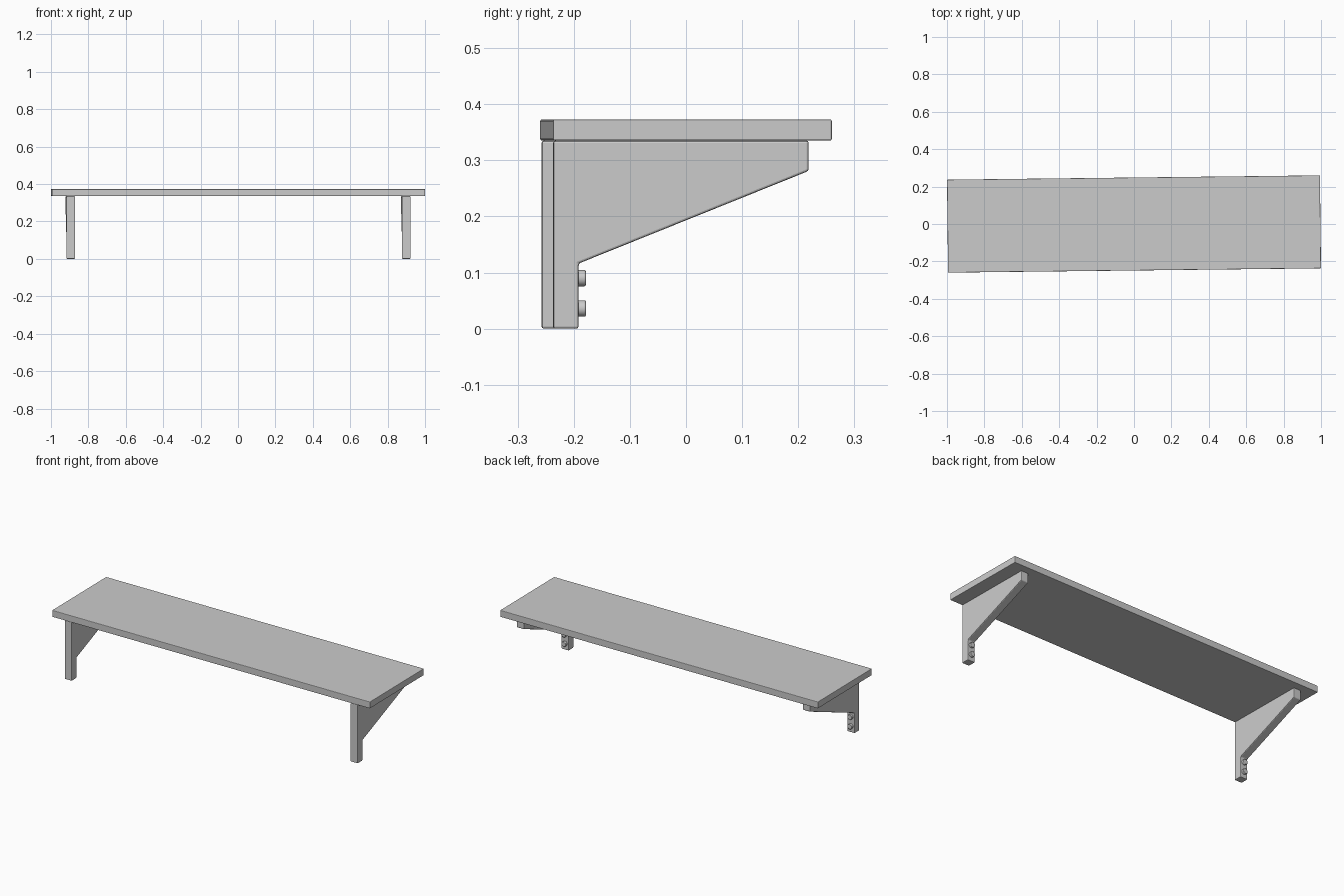
import bpy, bmesh, math
from mathutils import Matrix

if "Cube" in bpy.data.objects:
    bpy.data.objects.remove(bpy.data.objects["Cube"])

TURN = Matrix.Rotation(0.0115, 4, 'Z')   # whole shelf is slightly turned


def finish(bm, name, bevel, smooth=False):
    bmesh.ops.recalc_face_normals(bm, faces=bm.faces)
    bm.transform(TURN)
    me = bpy.data.meshes.new(name)
    bm.to_mesh(me)
    bm.free()
    ob = bpy.data.objects.new(name, me)
    bpy.context.collection.objects.link(ob)
    mod = ob.modifiers.new("soft_edges", 'BEVEL')
    mod.width = bevel
    mod.segments = 2
    mod.limit_method = 'ANGLE'
    mod.angle_limit = math.radians(35 if smooth else 15)
    if smooth:
        bpy.context.view_layer.objects.active = ob
        ob.select_set(True)
        bpy.ops.object.shade_smooth_by_angle(angle=math.radians(30))
        ob.select_set(False)
    return ob


# shelf board
bm = bmesh.new()
bmesh.ops.create_cube(bm, size=1, matrix=Matrix.Translation((0, 0, 0.354))
                      @ Matrix.Diagonal((1.994, 0.497, 0.038, 1)))
finish(bm, "shelf_board", 0.003)

# bracket side profile (y, z)
PROFILE = [(-0.247, 0.0), (-0.202, 0.0), (-0.202, 0.116),
           (0.208, 0.281), (0.208, 0.335), (-0.247, 0.335)]
HALF = 0.023

for side, sx in (("left", -0.897), ("right", 0.897)):
    # bracket
    bm = bmesh.new()
    face = bm.faces.new([bm.verts.new((sx - HALF, y, z)) for y, z in PROFILE])
    ext = bmesh.ops.extrude_face_region(bm, geom=[face])
    bmesh.ops.translate(bm, vec=(2 * HALF, 0, 0),
                        verts=[v for v in ext["geom"] if isinstance(v, bmesh.types.BMVert)])
    finish(bm, side + "_bracket", 0.004)

    # bolt heads on the inner edge of the leg
    for level, z in (("lower", 0.036), ("upper", 0.09)):
        bm = bmesh.new()
        bmesh.ops.create_cone(bm, cap_ends=True, segments=24, radius1=0.0145,
                              radius2=0.0145, depth=0.022,
                              matrix=Matrix.Translation((sx, -0.2, z))
                              @ Matrix.Rotation(math.pi / 2, 4, 'X'))
        finish(bm, f"{side}_{level}_bolt", 0.002, smooth=True)
